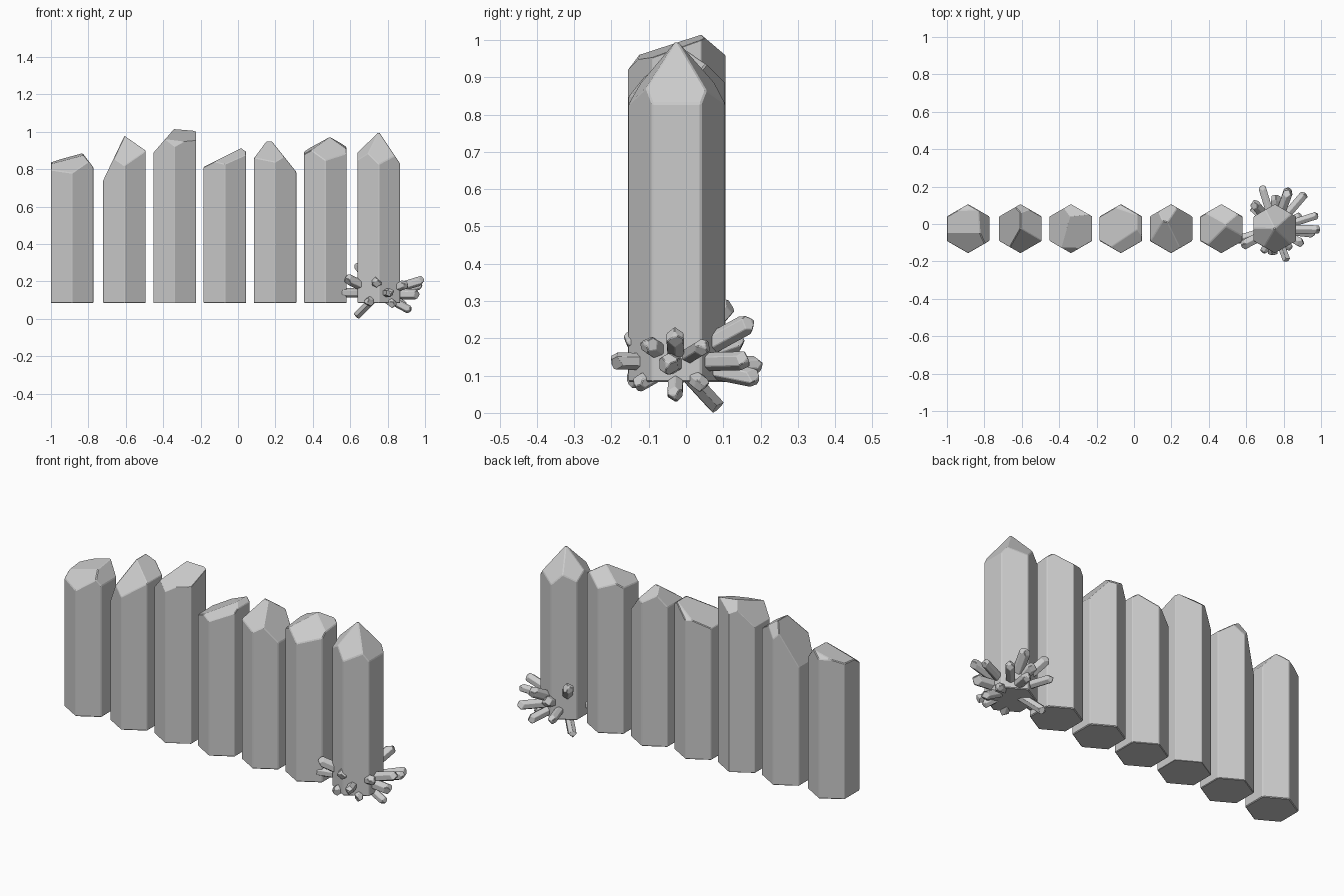
import bpy, bmesh, math
from mathutils import Vector

if "Cube" in bpy.data.objects:
    bpy.data.objects.remove(bpy.data.objects["Cube"])


def hex_bmesh(radius, z0, z1):
    """Hexagonal prism with corners on the local y axis."""
    bm = bmesh.new()
    ring = [(radius * math.cos(math.radians(30 + 60 * i)),
             radius * math.sin(math.radians(30 + 60 * i))) for i in range(6)]
    base = bm.faces.new([bm.verts.new((x, y, z0)) for x, y in reversed(ring)])
    ext = bmesh.ops.extrude_face_region(bm, geom=[base], use_keep_orig=True)
    top = [v for v in ext["geom"] if isinstance(v, bmesh.types.BMVert)]
    bmesh.ops.translate(bm, verts=top, vec=(0, 0, z1 - z0))
    bmesh.ops.recalc_face_normals(bm, faces=bm.faces[:])
    return bm


def cut(bm, h, a, b):
    """Slice everything above z = h + a*x + b*y and cap the slice."""
    res = bmesh.ops.bisect_plane(
        bm, geom=bm.verts[:] + bm.edges[:] + bm.faces[:], dist=1e-5,
        plane_co=(0, 0, h), plane_no=Vector((-a, -b, 1)).normalized(),
        clear_outer=True)
    edges = [e for e in res["geom_cut"]
             if isinstance(e, bmesh.types.BMEdge) and e.is_boundary]
    if len(edges) > 2:
        bmesh.ops.edgeloop_fill(bm, edges=edges)


def finish(bm, name, loc, bevel):
    bmesh.ops.remove_doubles(bm, verts=bm.verts[:], dist=1e-4)
    bmesh.ops.recalc_face_normals(bm, faces=bm.faces[:])
    me = bpy.data.meshes.new(name)
    bm.to_mesh(me)
    bm.free()
    ob = bpy.data.objects.new(name, me)
    ob.location = loc
    bpy.context.collection.objects.link(ob)
    mod = ob.modifiers.new("soft_edges", "BEVEL")
    mod.width = bevel
    mod.segments = 1
    return ob


def facet(h, az, slope):
    """Pyramid facet falling away towards azimuth az."""
    t = math.radians(az)
    return (h, -slope * math.cos(t), -slope * math.sin(t))


# Tall crystals: centre x and the tip-cutting planes (height, x slope, y slope)
crystals = [
    (-0.887, [(0.86, 0.27, 0.1), (0.875, 0.275, 0.73), (0.958, -1.3, 0), (0.92, 0.3, -0.5)]),
    (-0.607, [(0.978, 2.1, 0), (0.978, -0.7, 0), (0.975, 0, 1.2), (1.14, 0, -1.9)]),
    (-0.337, [(0.99, -0.12, 0.36), (1.02, 1.15, 0), (1.07, 0, -0.85), (1.07, -0.1, 1.15)]),
    (-0.07, [(0.868, 0.5, 0), (0.972, -0.7, 0), (0.905, 0.1, 0.6), (0.93, 0.3, -0.6)]),
    (0.198, [(1.01, 1.35, 0), (0.927, -1.25, 0), (0.93, 0.2, 0.7), (0.97, -0.2, -0.7)]),
    (0.467, [(0.955, 0.6, 0.1), (0.985, -0.65, 0.1), (0.965, -0.2, 0.9), (0.99, 0.1, -0.8)]),
    (0.753, [facet(1.0, 0, 1.5), facet(1.0, 75, 1.35), facet(1.0, 145, 1.15),
             facet(1.0, 212, 1.15), facet(1.0, 280, 1.35)]),
]
for i, (cx, planes) in enumerate(crystals):
    bm = hex_bmesh(0.131, 0.083, 1.4)
    for p in planes:
        cut(bm, *p)
    finish(bm, f"tall_crystal_{i + 1}", (cx, -0.025, 0), 0.004)

# Small shards radiating from the base of the last crystal: tip positions
centre = Vector((0.753, -0.025, 0.135))
tips = [
    (0.99, 0.05, 0.18), (1.0, -0.03, 0.21), (0.975, -0.05, 0.13), (0.93, -0.03, 0.04),
    (0.92, 0.17, 0.14), (0.83, 0.185, 0.25), (0.68, 0.21, 0.13), (0.83, 0.20, 0.09),
    (0.635, 0.12, 0.30), (0.63, 0.09, 0.01), (0.53, -0.09, 0.14), (0.57, -0.12, 0.22),
    (0.82, -0.205, 0.14), (0.69, -0.16, 0.08), (0.74, -0.17, 0.21), (0.90, 0.05, 0.07),
    (0.91, -0.11, 0.19), (0.76, 0.16, 0.20), (0.84, -0.14, 0.07),
]
for i, tip in enumerate(tips):
    d = Vector(tip) - centre
    length = d.length
    r = 0.023 + 0.003 * (i % 3)
    bm = hex_bmesh(r, 0.05, length + 0.1)
    for k in range(3):
        cut(bm, *facet(length, 120 * k + 37 * i, 1.0 + 0.2 * k))
    cut(bm, length - 0.006, 0.2, 0.1)
    ob = finish(bm, f"small_shard_{i + 1}", centre, 0.002)
    ob.rotation_mode = "QUATERNION"
    ob.rotation_quaternion = d.to_track_quat("Z", "Y")
